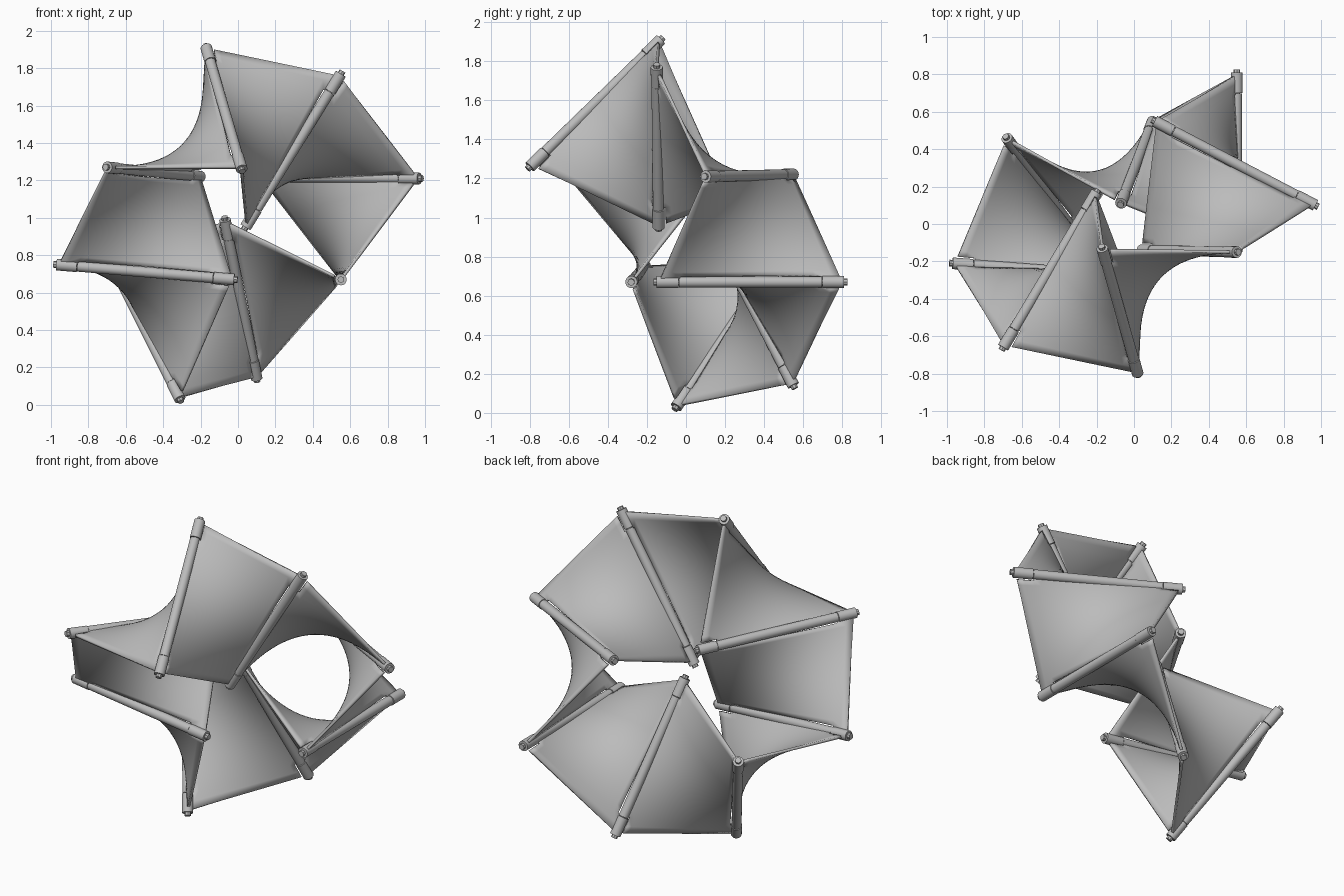
import bpy, bmesh
from mathutils import Vector

cube = bpy.data.objects.get("Cube")
if cube:
    bpy.data.objects.remove(cube)

grey = bpy.data.materials.new("plain grey")
grey.use_nodes = True
colour = (0.5, 0.5, 0.5, 1)
grey.diffuse_color = colour
grey.node_tree.nodes["Principled BSDF"].inputs["Base Color"].default_value = colour

# Hinge axes in order round the twisted ring (it closes with a half turn)
HINGES = [
    ((-.17, -.13, 1.91), (.02, -.80, 1.26)),
    ((.55, -.15, 1.77), (.04, -.14, .95)),
    ((.97, .10, 1.21), (.11, .55, 1.22)),
    ((.55, -.15, .67), (.55, .81, .67)),
    ((-.07, .11, .99), (.10, .55, .14)),
    ((-.68, .46, .77), (-.31, -.05, .03)),
    ((-.97, -.21, .75), (-.02, -.28, .67)),
    ((-.70, -.66, 1.27), (-.20, .17, 1.22)),
]
HINGES = [(Vector(a), Vector(b)) for a, b in HINGES]
FLIPPED = 6       # the hinge whose sleeve sits on the previous panel
CUT = 0.115       # collar length as a fraction of the hinge


def finish(bm, name):
    mesh = bpy.data.meshes.new(name)
    bm.to_mesh(mesh)
    bm.free()
    ob = bpy.data.objects.new(name, mesh)
    bpy.context.collection.objects.link(ob)
    mesh.materials.append(grey)
    bpy.ops.object.select_all(action='DESELECT')
    ob.select_set(True)
    bpy.context.view_layer.objects.active = ob
    bpy.ops.object.shade_smooth_by_angle()
    return ob


def tube(name, p, q, radius, sides=20):
    bm = bmesh.new()
    bmesh.ops.create_cone(bm, cap_ends=True, segments=sides, radius1=radius,
                          radius2=radius, depth=(q - p).length)
    turn = (q - p).to_track_quat('Z', 'Y').to_matrix().to_4x4()
    turn.translation = (p + q) / 2
    bm.transform(turn)
    return finish(bm, name)


# Hinge: pin, two end collars and a long middle sleeve
def hinge(i, a, b):
    def at(t):
        return a.lerp(b, t)
    tube(f"hinge_pin_{i}", at(-.018), at(1.018), .018, 8)
    tube(f"hinge_sleeve_{i}", at(CUT + .003), at(1 - CUT - .003), .028)
    tube(f"hinge_collar_{i}_start", at(0), at(CUT), .031)
    tube(f"hinge_collar_{i}_end", at(1 - CUT), at(1), .031)


# Saddle panel ruled between two hinges, notched around the other panel's knuckles
def panel(i, first, second, first_sleeved, second_sleeved):
    middle = 20
    ts = [.012, CUT / 2] + [CUT + (1 - 2 * CUT) * k / middle for k in range(middle + 1)]
    ts += [1 - CUT / 2, .988]
    strip = .055
    vs = [0] + [strip + (1 - 2 * strip) * k / middle for k in range(middle + 1)] + [1]
    bm = bmesh.new()
    grid = [[bm.verts.new(first[0].lerp(first[1], t).lerp(second[0].lerp(second[1], t), v))
             for v in vs] for t in ts]
    for r in range(len(ts) - 1):
        in_middle = CUT < (ts[r] + ts[r + 1]) / 2 < 1 - CUT
        for c in range(len(vs) - 1):
            if c == 0 and in_middle != first_sleeved:
                continue
            if c == len(vs) - 2 and in_middle != second_sleeved:
                continue
            bm.faces.new((grid[r][c], grid[r][c + 1], grid[r + 1][c + 1], grid[r + 1][c]))
    loose = [v for v in bm.verts if not v.link_faces]
    bmesh.ops.delete(bm, geom=loose, context='VERTS')
    ob = finish(bm, f"saddle_panel_{i}")
    solid = ob.modifiers.new("thickness", 'SOLIDIFY')
    solid.thickness = .016
    solid.offset = 0


count = len(HINGES)
for i, (a, b) in enumerate(HINGES):
    hinge(i + 1, a, b)
    j = (i + 1) % count
    nxt = HINGES[j] if j else HINGES[0][::-1]
    panel(i + 1, (a, b), nxt, i != FLIPPED, j == FLIPPED)
